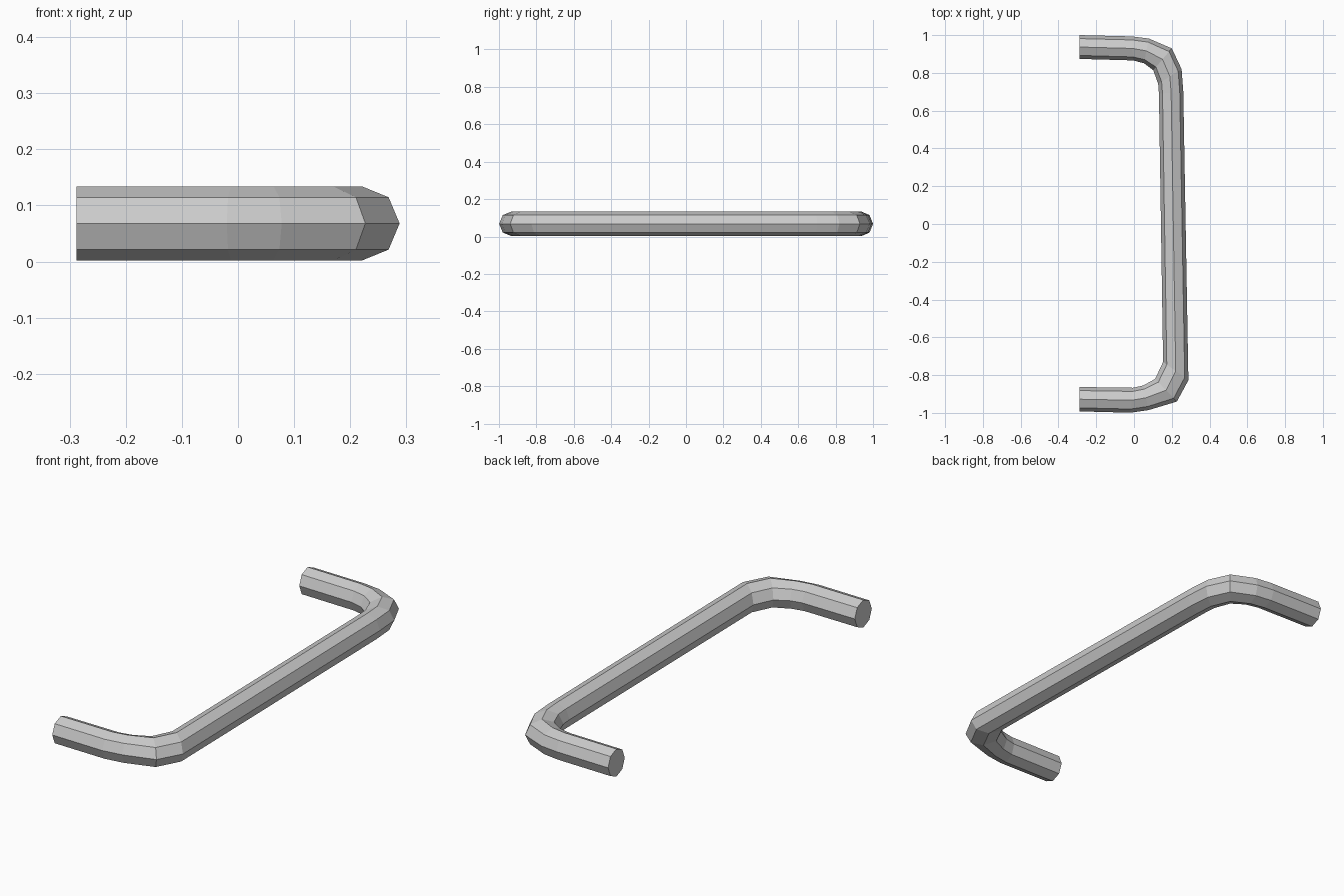
import bpy, bmesh, math
from mathutils import Vector

if "Cube" in bpy.data.objects:
    bpy.data.objects.remove(bpy.data.objects["Cube"])

SIDES = 8
R = 0.066      # vertical radius of the octagonal bar
ZC = 0.068     # height of the bar's centre line

# Cross-section rings along the bar: (outer x, outer y, inner x, inner y)
rings = [
    (-0.288, 1.000, -0.288, 0.874),
    (-0.010, 0.993, -0.005, 0.866),
    (0.078, 0.982, 0.053, 0.851),
    (0.200, 0.930, 0.102, 0.814),
    (0.252, 0.820, 0.128, 0.742),
    (0.261, 0.700, 0.132, 0.690),
    (0.288, -0.827, 0.154, -0.730),
    (0.227, -0.940, 0.112, -0.820),
    (0.078, -0.985, 0.049, -0.855),
    (-0.020, -0.999, -0.005, -0.867),
    (-0.288, -0.992, -0.288, -0.863),
]

bm = bmesh.new()
loops = []
for ox, oy, ix, iy in rings:
    outer, inner = Vector((ox, oy, ZC)), Vector((ix, iy, ZC))
    centre, half = (outer + inner) / 2, (outer - inner) / 2
    loop = []
    for k in range(SIDES):
        a = 2 * math.pi * k / SIDES
        loop.append(bm.verts.new(centre + half * math.cos(a) + Vector((0, 0, R * math.sin(a)))))
    loops.append(loop)

# Bar walls
for a, b in zip(loops, loops[1:]):
    for k in range(SIDES):
        n = (k + 1) % SIDES
        bm.faces.new((a[k], a[n], b[n], b[k]))

# End caps
bm.faces.new(loops[0])
bm.faces.new(loops[-1])
bmesh.ops.recalc_face_normals(bm, faces=bm.faces[:])

mesh = bpy.data.meshes.new("pull_handle")
bm.to_mesh(mesh)
bm.free()
handle = bpy.data.objects.new("pull_handle", mesh)
bpy.context.collection.objects.link(handle)
